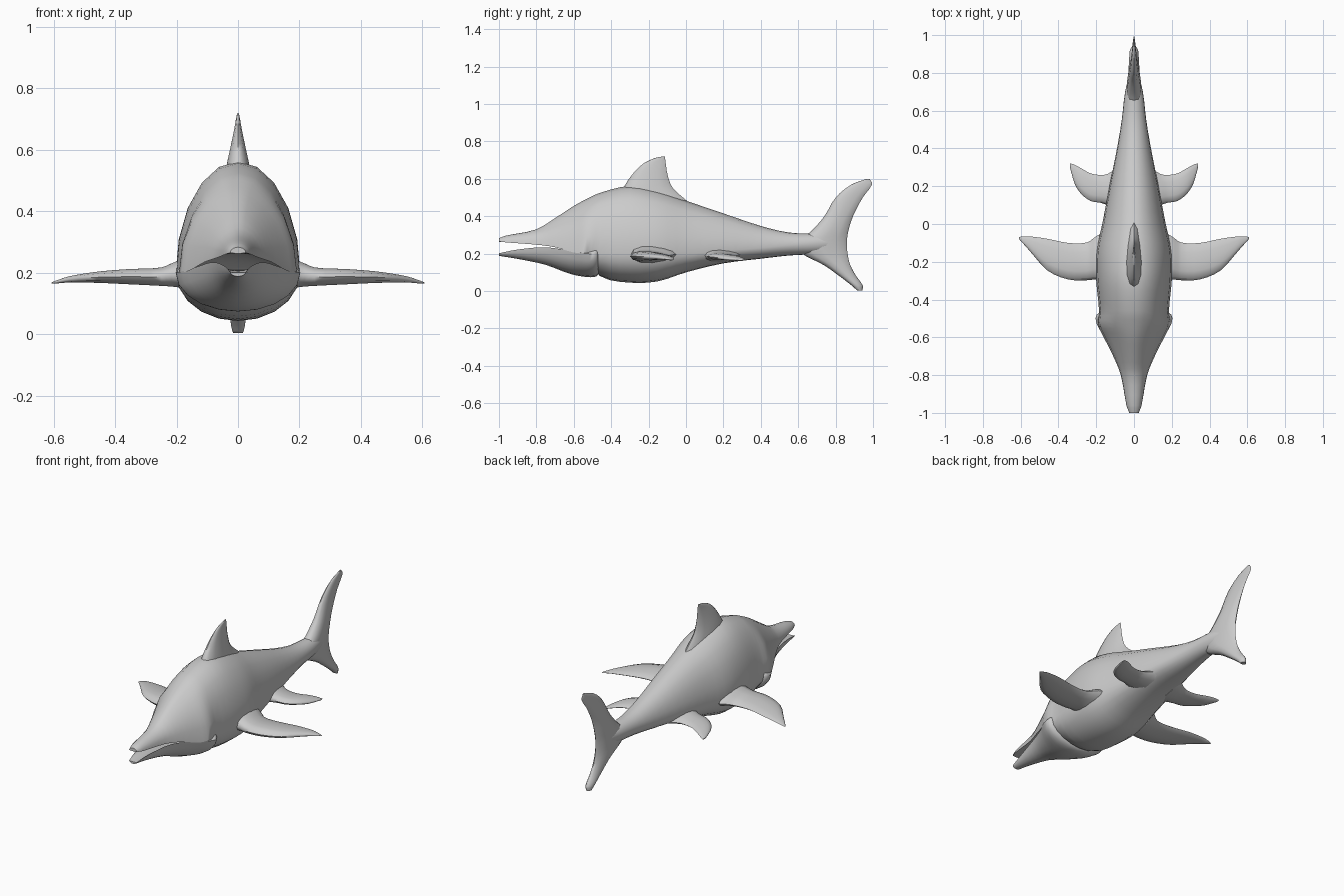
import bpy, bmesh, math
from mathutils import Vector

if "Cube" in bpy.data.objects:
    bpy.data.objects.remove(bpy.data.objects["Cube"])

skin = bpy.data.materials.new("grey_skin")
skin.use_nodes = True
GREY = (0.6, 0.6, 0.6, 1)
skin.diffuse_color = GREY
skin.node_tree.nodes["Principled BSDF"].inputs["Base Color"].default_value = GREY


def smooth_stations(rows, steps=3):
    """Insert rows between the given ones along a smooth spline."""
    result = []
    for i in range(len(rows) - 1):
        before, start = rows[max(i - 1, 0)], rows[i]
        end, after = rows[i + 1], rows[min(i + 2, len(rows) - 1)]
        for s in range(steps):
            t = s / steps
            row = []
            for a, b, c, d, ka, kb, kc, kd in zip(
                    before, start, end, after,
                    [before[0]] * len(start), [start[0]] * len(start),
                    [end[0]] * len(start), [after[0]] * len(start)):
                # tangents weighted by the real spacing of the stations
                span = kc - kb
                m_start = (c - a) / (kc - ka) * span
                m_end = (d - b) / (kd - kb) * span
                t2, t3 = t * t, t * t * t
                row.append((2*t3 - 3*t2 + 1) * b + (t3 - 2*t2 + t) * m_start
                           + (3*t2 - 2*t3) * c + (t3 - t2) * m_end)
            result.append(row)
    return result + [list(rows[-1])]


def loft(name, rings, sharp=50):
    """Skin a list of closed rings and cap both ends."""
    bm = bmesh.new()
    loops = [[bm.verts.new(p) for p in ring] for ring in rings]
    count = len(loops[0])
    for low, high in zip(loops, loops[1:]):
        for i in range(count):
            j = (i + 1) % count
            bm.faces.new((low[i], low[j], high[j], high[i]))
    bm.faces.new(loops[0])
    bm.faces.new(loops[-1])
    bmesh.ops.recalc_face_normals(bm, faces=bm.faces)
    mesh = bpy.data.meshes.new(name)
    bm.to_mesh(mesh)
    bm.free()
    mesh.materials.append(skin)
    obj = bpy.data.objects.new(name, mesh)
    bpy.context.collection.objects.link(obj)
    bpy.ops.object.select_all(action='DESELECT')
    bpy.context.view_layer.objects.active = obj
    obj.select_set(True)
    bpy.ops.object.shade_smooth_by_angle(angle=math.radians(sharp))
    return obj


def trunk(name, rows, sides=20):
    """Stations: y, half width, bottom, widest height, top, pinch of upper half."""
    rings = []
    for y, w, bottom, mid, top, pinch in smooth_stations(rows):
        ring = []
        for k in range(sides):
            a = math.tau * k / sides
            c, s = math.cos(a), math.sin(a)
            power = pinch if s > 0 else 1
            x = math.copysign(w * abs(c) ** power, c)
            ring.append((x, y, mid + abs(s) * ((top if s > 0 else bottom) - mid)))
        rings.append(ring)
    return loft(name, rings)


def fin(name, rows, place, sides=12):
    """Stations: span, leading edge, trailing edge, half thickness, offset."""
    rings = []
    for span, lead, trail, thick, offset in smooth_stations(rows):
        ring = []
        for k in range(sides):
            a = math.tau * k / sides
            chord = (lead + trail) / 2 - math.cos(a) * (trail - lead) / 2
            # thicker towards the leading edge
            depth = math.sin(a) * thick * (1 + 0.3 * math.cos(a))
            ring.append(place(span, chord, offset + depth))
        rings.append(ring)
    return loft(name, rings, 70)


def upright(span, chord, depth):
    return Vector((depth, chord, span))


# Body with the upper jaw; the palate is arched
trunk("body_and_upper_jaw", [
    (-1, .025, .263, .265, .283, 1),
    (-.96, .04, .263, .26, .297, 1),
    (-.8, .07, .262, .248, .33, 1.1),
    (-.7, .11, .26, .234, .39, 1.3),
    (-.6, .16, .24, .206, .455, 1.3),
    (-.53, .192, .18, .2, .493, 1.2),
    (-.46, .185, .08, .2, .525, 1),
    (-.3, .2, .045, .2, .562, 1),
    (-.15, .2, .052, .2, .535, 1),
    (0, .168, .1, .2, .483, 1),
    (.2, .13, .148, .215, .415, 1),
    (.4, .09, .173, .23, .348, 1),
    (.55, .065, .19, .245, .313, 1),
    (.7, .047, .2, .255, .305, 1),
    (.84, .012, .23, .26, .29, 1),
])

# Lower jaw, hollow on top, flaring out at the hinge
trunk("lower_jaw", [
    (-1, .025, .188, .202, .2, 1),
    (-.9, .045, .172, .222, .207, 1),
    (-.75, .085, .14, .234, .207, 1),
    (-.62, .145, .092, .215, .2, 1),
    (-.53, .197, .075, .2, .22, 1),
    (-.48, .198, .078, .2, .25, 1),
    (-.46, .16, .1, .2, .24, 1),
])

# Back fin
fin("dorsal_fin", [
    (.47, -.37, .02, .05, 0),
    (.55, -.335, -.07, .037, 0),
    (.62, -.29, -.098, .022, 0),
    (.68, -.23, -.108, .01, 0),
    (.71, -.17, -.112, .005, 0),
    (.72, -.125, -.114, .002, 0),
], upright)

# Tail fin, lower lobe thick and blunt, upper lobe thin
fin("tail_fin", [
    (.003, .915, .943, .016, 0),
    (.03, .885, .945, .023, 0),
    (.08, .82, .91, .026, 0),
    (.14, .735, .878, .03, 0),
    (.2, .62, .864, .035, 0),
    (.26, .6, .86, .038, 0),
    (.32, .67, .868, .035, 0),
    (.4, .74, .893, .026, 0),
    (.5, .8, .945, .016, 0),
    (.57, .885, .995, .008, 0),
    (.6, .965, .982, .003, 0),
], upright)

# Paired flippers on both sides
FRONT = [
    (.14, -.32, -.03, .055, .195),
    (.2, -.295, -.065, .042, .195),
    (.25, -.298, -.098, .03, .187),
    (.35, -.293, -.1, .025, .187),
    (.46, -.245, -.078, .018, .185),
    (.55, -.145, -.066, .01, .178),
    (.59, -.1, -.066, .005, .17),
    (.608, -.08, -.069, .002, .166),
]
REAR = [
    (.07, .07, .31, .04, .195),
    (.14, .1, .265, .027, .19),
    (.18, .113, .26, .02, .186),
    (.23, .122, .268, .017, .184),
    (.28, .16, .295, .013, .18),
    (.315, .215, .314, .008, .172),
    (.338, .295, .321, .003, .165),
]
for side, sign in (("left", 1), ("right", -1)):
    def sideways(span, chord, depth):
        return Vector((sign * span, chord, depth))
    fin(side + "_front_flipper", FRONT, sideways)
    fin(side + "_rear_flipper", REAR, sideways)
